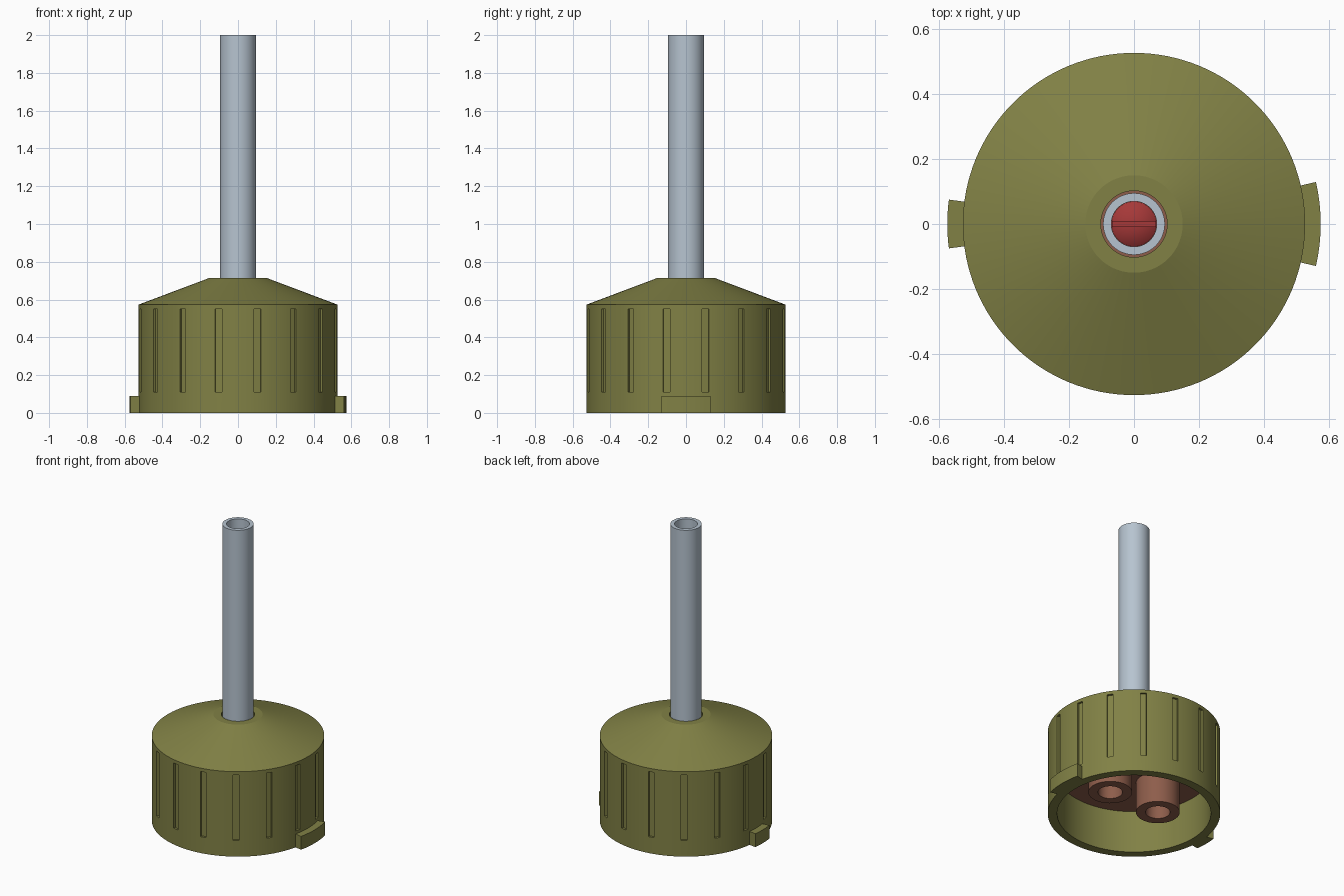
import bpy, bmesh, math
from mathutils import Matrix

if "Cube" in bpy.data.objects:
    bpy.data.objects.remove(bpy.data.objects["Cube"])


def material(name, rgb):
    m = bpy.data.materials.new(name)
    m.diffuse_color = (*rgb, 1)
    m.use_nodes = True
    m.node_tree.nodes["Principled BSDF"].inputs["Base Color"].default_value = m.diffuse_color
    return m


OLIVE = material("olive", (0.22, 0.22, 0.06))
GREY = material("pale_blue_grey", (0.47, 0.55, 0.63))
BROWN = material("brown", (0.27, 0.11, 0.07))
RED = material("red", (0.38, 0.04, 0.04))


def finish(name, bm, mat):
    bmesh.ops.remove_doubles(bm, verts=bm.verts, dist=1e-5)
    bmesh.ops.recalc_face_normals(bm, faces=bm.faces)
    me = bpy.data.meshes.new(name)
    bm.to_mesh(me)
    bm.free()
    me.materials.append(mat)
    ob = bpy.data.objects.new(name, me)
    bpy.context.collection.objects.link(ob)
    return ob


def activate(ob):
    bpy.ops.object.select_all(action='DESELECT')
    ob.select_set(True)
    bpy.context.view_layer.objects.active = ob


def smooth(ob):
    activate(ob)
    bpy.ops.object.shade_smooth_by_angle(angle=math.radians(15))


def lathe(name, profile, mat, segs=64, x=0):
    """Revolve a closed (radius, height) outline around a vertical axis."""
    bm = bmesh.new()
    vs = [bm.verts.new((r, 0, z)) for r, z in profile]
    es = [bm.edges.new((vs[i], vs[(i + 1) % len(vs)])) for i in range(len(vs))
          if profile[i][0] + profile[(i + 1) % len(vs)][0] > 0]
    bmesh.ops.spin(bm, geom=vs + es, cent=(0, 0, 0), axis=(0, 0, 1),
                   angle=math.tau, steps=segs, use_merge=False)
    bmesh.ops.translate(bm, verts=bm.verts, vec=(x, 0, 0))
    return finish(name, bm, mat)


def arc_block(name, centre, half, r0, r1, z0, z1, mat, steps=8):
    """Curved block following the wall, with radial ends."""
    bm = bmesh.new()
    angles = [math.radians(centre - half + 2 * half * i / steps) for i in range(steps + 1)]
    outline = [(r1, a) for a in angles] + [(r0, a) for a in reversed(angles)]
    face = bm.faces.new([bm.verts.new((r * math.cos(a), r * math.sin(a), z0)) for r, a in outline])
    ext = bmesh.ops.extrude_face_region(bm, geom=[face], use_keep_orig=True)
    top = [v for v in ext["geom"] if isinstance(v, bmesh.types.BMVert)]
    bmesh.ops.translate(bm, verts=top, vec=(0, 0, z1 - z0))
    return finish(name, bm, mat)


# Hollow housing with conical shoulder
R = 0.527
housing = lathe("housing", [(R, 0), (R, 0.573), (0.15, 0.715), (0.102, 0.715),
                            (0.102, 0.62), (0.47, 0.50), (0.47, 0)], OLIVE, 128)

# Sixteen grip grooves cut into the wall
bm = bmesh.new()
for i in range(16):
    turn = Matrix.Rotation(math.radians(11.25 + 22.5 * i), 4, 'Z')
    place = Matrix.Translation((R + 0.015, 0, 0.33)) @ Matrix.Diagonal((0.06, 0.038, 0.44, 1))
    bmesh.ops.create_cube(bm, size=1, matrix=turn @ place)
cutter = finish("groove_cutter", bm, OLIVE)
cutter.hide_render = True
mod = housing.modifiers.new("grooves", 'BOOLEAN')
mod.operation, mod.object, mod.solver = 'DIFFERENCE', cutter, 'EXACT'
activate(housing)
bpy.ops.object.modifier_apply(modifier=mod.name)
bpy.data.objects.remove(cutter)
smooth(housing)

# Locking tabs, wide and narrow
smooth(arc_block("wide_tab", 0, 13, 0.50, 0.575, 0, 0.09, OLIVE))
smooth(arc_block("narrow_tab", 180, 7.5, 0.50, 0.575, 0, 0.09, OLIVE))

# Tall open pipe
smooth(lathe("pipe", [(0.095, 0.55), (0.095, 2), (0.07, 2), (0.07, 0.55)], GREY))

# Core at the bottom of the pipe, with a raised bar across it
smooth(lathe("core", [(0, 0.45), (0.0695, 0.45), (0.0695, 0.6), (0, 0.65)], RED, 48))
bm = bmesh.new()
bmesh.ops.create_cube(bm, size=1, matrix=Matrix.Translation((0, 0, 0.62))
                      @ Matrix.Diagonal((0.136, 0.02, 0.08, 1)))
finish("core_bar", bm, RED)

# Contact plate inside the housing with two hollow sockets
smooth(lathe("contact_plate", [(0, 0.285), (0.471, 0.285), (0.471, 0.45), (0, 0.45)], BROWN, 128))
for side, label in ((-1, "left"), (1, "right")):
    smooth(lathe(label + "_socket", [(0, 0.30), (0.134, 0.30), (0.134, 0.08),
                                     (0.075, 0.08), (0.075, 0.27), (0, 0.27)],
                 BROWN, 48, 0.19 * side))
